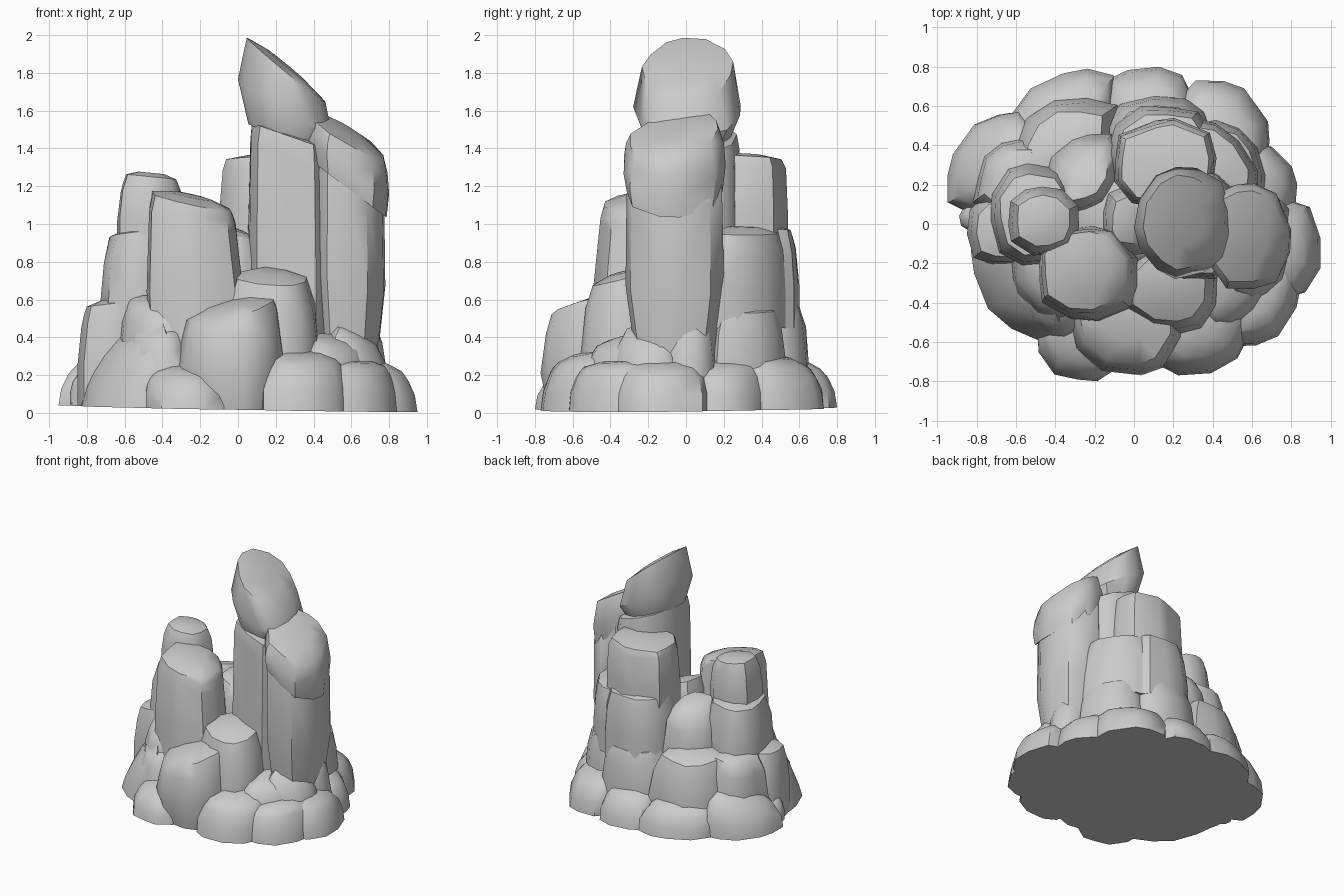
import bpy
import bmesh
import math
import random

default_cube = bpy.data.objects.get("Cube")
if default_cube:
    bpy.data.objects.remove(default_cube, do_unlink=True)

rng = random.Random(23)

# Single stone colour
stone = bpy.data.materials.new("stone_grey")
stone.use_nodes = True
stone_colour = (0.6, 0.6, 0.6, 1)
stone.diffuse_color = stone_colour
stone.node_tree.nodes["Principled BSDF"].inputs["Base Color"].default_value = stone_colour


def ground(x, y):
    """Slightly tilted underside shared by every rock that touches the floor."""
    return max(0, 0.023 - 0.017 * x + 0.009 * y)


def fit(values):
    """Stretch a list of numbers to run exactly from -1 to 1."""
    low, high = min(values), max(values)
    return [2 * (v - low) / (high - low) - 1 for v in values]


def outline(sides, square, skew):
    """Irregular rounded polygon filling the unit square; skew pulls it along a diagonal."""
    phase = rng.random()
    points = []
    for i in range(sides):
        a = math.tau * (i + phase + rng.uniform(-0.2, 0.2)) / sides
        c, s = math.cos(a), math.sin(a)
        r = rng.uniform(0.95, 1.04) / (abs(c) ** square + abs(s) ** square) ** (1 / square)
        points.append((r * (c + skew * s), r * (s + skew * c)))
    return list(zip(fit([p[0] for p in points]), fit([p[1] for p in points])))


def rock(name, x, y, z=None, top=0.3, tilt=(0, 0), under=(0, 0), foot=1.0, cap=0.72,
         shoulder=0.82, sides=11, square=2.6, skew=0, dome=0.12, lean=(0, 0)):
    """Faceted boulder: x, y are (min, max) spans, tilt and under slope its two ends."""
    cx, cy = sum(x) / 2, sum(y) / 2
    rx, ry = (x[1] - x[0]) / 2, (y[1] - y[0]) / 2
    bm = bmesh.new()
    points = outline(sides, square, skew)
    # Height, width and crown lift of each ring
    rings = ((0, foot, 0), (0.45, 1.0, 0), (shoulder, 0.3 * cap + 0.7, 0),
             ((1 + shoulder) / 2, 0.7 * cap + 0.3, 0), (1, cap, 0), (1, 0.5 * cap, dome * min(rx, ry)))
    for level, scale, lift in rings:
        for u, v in points:
            worn = rng.uniform(0.94, 1.0) if level > 0.5 else 1.0
            dx, dy = rx * scale * worn * u, ry * scale * worn * v
            px, py = cx + dx + lean[0] * level, cy + dy + lean[1] * level
            low = ground(px, py) if z is None else z + under[0] * dx + under[1] * dy
            high = top + tilt[0] * dx + tilt[1] * dy
            h = level + (rng.uniform(-0.06, 0.02) if 0 < level < 1 else 0)
            bm.verts.new((px, py, low + (high - low) * h + lift))
    hull = bmesh.ops.convex_hull(bm, input=bm.verts)
    spare = [v for v in hull["geom_interior"] if isinstance(v, bmesh.types.BMVert)]
    bmesh.ops.delete(bm, geom=spare, context="VERTS")
    bmesh.ops.recalc_face_normals(bm, faces=bm.faces)
    mesh = bpy.data.meshes.new(name)
    bm.to_mesh(mesh)
    bm.free()
    mesh.materials.append(stone)
    obj = bpy.data.objects.new(name, mesh)
    bpy.context.collection.objects.link(obj)
    return obj


rocks = []


def add(name, x, y, **shape):
    rocks.append(rock(name, x, y, **shape))


# Hidden core that closes gaps between the boulders
add("core", (-.68, .72), (-.56, .58), top=.34, sides=14, cap=.75, square=2.2)
add("upper_core", (-.48, .5), (-.28, .46), z=.2, top=.7, sides=12)

# Ring of low boulders around the foot
add("front_right_foot", (.11, .59), (-.77, -.35), top=.29, tilt=(-.08, .2), skew=.12, lean=(0, .03))
add("front_left_foot", (-.49, -.06), (-.8, -.4), top=.22, tilt=(0, .2), skew=-.05, lean=(0, .03))
add("right_front_foot", (.5, .85), (-.62, -.18), top=.25, tilt=(-.1, .1), skew=.25,
    lean=(-.02, .02))
add("right_foot", (.56, .95), (-.38, .12), top=.25, tilt=(-.2, 0), lean=(-.03, 0))
add("right_back_foot", (.46, .83), (.0, .42), top=.25, tilt=(-.2, 0), skew=-.15, lean=(-.03, 0))
add("back_right_foot", (.24, .69), (.28, .73), top=.27, tilt=(-.1, -.2), skew=-.15,
    lean=(-.02, -.02))
add("back_foot", (-.16, .31), (.42, .8), top=.26, tilt=(0, -.2), lean=(0, -.03))
add("back_left_foot", (-.64, -.1), (.34, .79), top=.26, tilt=(.1, -.2), skew=.2, lean=(0, -.03))
add("left_back_foot", (-.95, -.52), (.06, .57), top=.31, tilt=(.4, -.1), cap=.65, skew=.25,
    lean=(.03, 0))
add("left_foot", (-.89, -.6), (-.06, .12), top=.24, tilt=(.3, 0))
add("left_front_foot", (-.83, -.38), (-.59, -.02), top=.4, tilt=(.8, .3), shoulder=.75,
    skew=-.3, lean=(.05, .03))
add("front_left_chunk", (-.6, -.26), (-.6, -.25), top=.44, tilt=(.15, .4), skew=-.15, lean=(0, .03))

# Large boulders leaning on the front
add("front_boulder", (-.33, .25), (-.77, -.2), top=.55, tilt=(.25, .2), cap=.82, foot=.86)
add("front_upper_boulder", (-.08, .43), (-.56, -.08), top=.72, tilt=(-.05, .25), cap=.74)
add("front_left_boulder", (-.64, -.28), (-.5, -.08), top=.58, tilt=(.1, .35), cap=.65, skew=-.2)
add("front_right_wedge", (.34, .72), (-.54, -.1), top=.37, tilt=(-.3, .3), skew=.2)

# Middle tier around the sides and back
add("right_block", (.42, .79), (-.14, .16), top=.52, tilt=(-.35, 0), cap=.65)
add("right_shoulder", (.46, .8), (-.4, -.02), top=.41, tilt=(-.6, .2), cap=.65, skew=.15)
add("right_back_block", (.26, .67), (.11, .53), top=.55, tilt=(-.15, -.05), cap=.8, skew=-.15)
add("back_block", (-.16, .4), (.24, .65), top=.58, tilt=(0, -.12), cap=.8)
add("back_left_block", (-.62, -.08), (.2, .64), top=.59, tilt=(.1, -.2), skew=.15)
add("left_back_block", (-.82, -.45), (.05, .44), top=.58, tilt=(.2, -.1), skew=.2)
add("left_block", (-.85, -.46), (-.21, .16), top=.58, tilt=(.12, 0), cap=.78)

# Upper tier at the back
add("back_right_tier", (.12, .63), (.06, .55), z=.45, top=.96, tilt=(-.1, -.05), cap=.84, skew=-.2)
add("back_tier", (-.14, .42), (.12, .6), z=.45, top=.98, tilt=(0, -.06), cap=.86)
add("back_crown", (-.1, .42), (.08, .54), z=.85, top=1.35, tilt=(.05, -.05), cap=.88, shoulder=.9,
    dome=.08)
add("inner_back_rock", (-.45, -.06), (.04, .46), z=.4, top=.9, tilt=(.25, -.4), cap=.65, skew=.15)
add("inner_gap_rock", (-.16, .15), (-.16, .2), z=.5, top=.95, tilt=(-.35, .1), cap=.7)

# Stepped column on the left
add("left_column_lower", (-.73, -.3), (-.21, .31), z=.3, top=.95, tilt=(.1, -.05), cap=.8)
add("left_column_upper", (-.64, -.28), (-.16, .19), z=.85, top=1.25, tilt=(-.1, 0), cap=.76)

# Leaning front column
add("front_column", (-.47, .04), (-.5, -.02), z=.3, top=1.12, tilt=(-.22, .1),
    cap=.84, shoulder=.9, lean=(-.03, .02))

# Twin tall columns with broken, slanted caps
add("main_column", (.05, .52), (-.28, .3), z=.3, top=1.46, tilt=(-.35, 0), shoulder=.94, cap=.92)
add("right_column", (.38, .78), (-.32, .2), z=.3, top=1.24, tilt=(-.75, .1), foot=.8,
    shoulder=.95, cap=.96)
add("right_column_cap", (.36, .8), (-.33, .21), z=1.19, top=1.47, tilt=(-.58, .2),
    under=(-.75, 0), foot=.94, cap=.9, shoulder=.75)
add("main_spire", (.0, .5), (-.28, .29), z=1.45, top=1.82, tilt=(-.82, .06),
    under=(-.4, 0), foot=.78, cap=.86, shoulder=.6, sides=13, square=2, dome=.1)

# Soft shading across the shallow facets
bpy.ops.object.select_all(action="DESELECT")
for obj in rocks:
    obj.select_set(True)
bpy.context.view_layer.objects.active = rocks[0]
bpy.ops.object.shade_smooth_by_angle(angle=math.radians(40))
